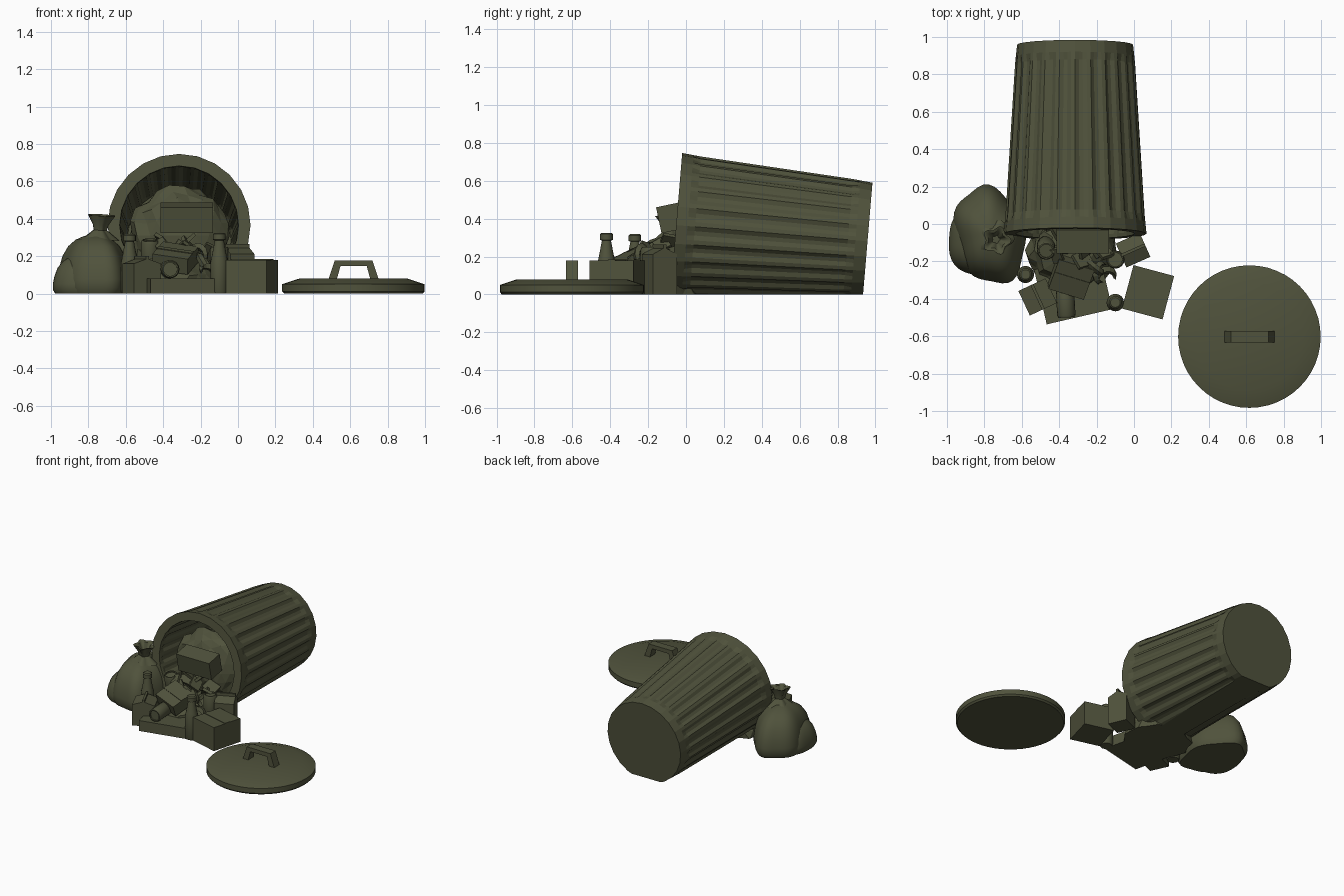
import bpy, bmesh, random
from math import sin, cos, pi, radians
from mathutils import Matrix, Vector, Euler

if "Cube" in bpy.data.objects:
    bpy.data.objects.remove(bpy.data.objects["Cube"])

random.seed(4)
olive = bpy.data.materials.new("olive")
olive.diffuse_color = (0.08, 0.085, 0.045, 1)
olive.use_nodes = True
olive.node_tree.nodes["Principled BSDF"].inputs["Base Color"].default_value = olive.diffuse_color


def finish(name, bm, mat=Matrix(), smooth=None, clip=False):
    bm.transform(mat)
    if clip:  # flatten against the ground
        cut = bmesh.ops.bisect_plane(bm, geom=bm.verts[:] + bm.edges[:] + bm.faces[:],
                                     plane_co=(0, 0, 0), plane_no=(0, 0, -1), clear_outer=True)
        edges = [e for e in cut['geom_cut'] if isinstance(e, bmesh.types.BMEdge)]
        if edges:
            bmesh.ops.contextual_create(bm, geom=edges)
    bmesh.ops.recalc_face_normals(bm, faces=bm.faces)
    me = bpy.data.meshes.new(name)
    bm.to_mesh(me)
    bm.free()
    ob = bpy.data.objects.new(name, me)
    bpy.context.collection.objects.link(ob)
    me.materials.append(olive)
    if smooth:
        bpy.ops.object.select_all(action='DESELECT')
        bpy.context.view_layer.objects.active = ob
        ob.select_set(True)
        bpy.ops.object.shade_smooth_by_angle(angle=radians(smooth))
    return ob


def loft(profile, n, radius=lambda r, i, k: r):
    """Revolve (r, z) points about z; radius() may modulate column i of ring k."""
    bm = bmesh.new()
    rings = []
    for k, (r, z) in enumerate(profile):
        rings.append([bm.verts.new((radius(r, i, k) * cos(2 * pi * i / n),
                                    radius(r, i, k) * sin(2 * pi * i / n), z)) for i in range(n)])
    for a, b in zip(rings, rings[1:]):
        for i in range(n):
            bm.faces.new((a[i], a[(i + 1) % n], b[(i + 1) % n], b[i]))
    bm.faces.new(rings[0])
    bm.faces.new(rings[-1])
    return bm


def place(loc, rot=(0, 0, 0)):
    return Matrix.Translation(loc) @ Euler([radians(a) for a in rot]).to_matrix().to_4x4()


def box(name, size, loc, rot=(0, 0, 0), tape=False):
    bm = bmesh.new()
    bmesh.ops.create_cube(bm, size=1, matrix=Matrix.Diagonal((*size, 1)))
    if tape:  # raised strip across the top
        bmesh.ops.create_cube(bm, size=1, matrix=Matrix.Translation((0, 0, size[2] / 2)) @
                              Matrix.Diagonal((size[0], size[1] * 0.16, 0.008, 1)))
    return finish(name, bm, place(loc, rot))


def prism(name, outline, depth, mat):
    """Extrude an (x, z) outline along y."""
    bm = bmesh.new()
    f = bm.faces.new([bm.verts.new((x, -depth / 2, z)) for x, z in outline])
    ext = bmesh.ops.extrude_face_region(bm, geom=[f])['geom']
    bmesh.ops.translate(bm, vec=(0, depth, 0), verts=[v for v in ext if isinstance(v, bmesh.types.BMVert)])
    return finish(name, bm, mat)


# Tipped can: 24-sided, ribbed inside and out, resting slightly into the ground
can_profile = [(0.308, 0.97), (0.32, 0.94), (0.325, 0.90), (0.369, 0.09), (0.376, 0.04), (0.38, 0),
               (0.317, 0), (0.312, 0.03), (0.308, 0.08), (0.275, 0.94), (0.27, 0.97)]
can_profile = [(0.31, 1.014), (0.317, 0.95), (0.321, 0.91), (0.372, 0.10), (0.376, 0.06), (0.382, 0),
               (0.318, 0), (0.316, 0.02), (0.314, 0.05), (0.28, 0.93), (0.278, 0.97)]
ribs = {2: -0.011, 3: -0.011, 8: 0.012, 9: 0.012}


def can_radius(r, i, k):
    step = 2 * pi / 24
    a = (i / 96 * 2 * pi) % step - step / 2
    return r * cos(step / 2) / cos(a) + (ribs.get(k, 0) if i % 4 in (1, 2) else 0)


axis = Vector((0, 0.9965, -0.084))
up = Vector((0, 0.084, 0.9965))
can_mat = Matrix.Translation((-0.315, -0.052, 0.366)) @ Matrix((Vector((1, 0, 0)), -up, axis)).transposed().to_4x4()
finish("can", loft(can_profile, 96, can_radius), can_mat, clip=True)

# Lid and its handle
finish("lid", loft([(0.37, 0), (0.381, 0.012), (0.381, 0.05), (0.29, 0.08)], 48),
       place((0.617, -0.602, 0)), smooth=30)
prism("lid_handle", [(-0.135, 0.075), (-0.10, 0.178), (0.10, 0.178), (0.135, 0.075), (0.09, 0.075),
                     (0.07, 0.148), (-0.07, 0.148), (-0.09, 0.075)], 0.062, place((0.618, -0.602, 0)))


# Rubbish bags with soft lobes and a ruffled tied neck
def bag(name, loc, sx, sy, h, lobes, turn, neck):
    body = [(0.93, 0), (1.0, 0.1), (1.0, 0.25), (0.95, 0.45), (0.86, 0.65), (0.7, 0.82), (0.5, 0.93), (0.28, 0.99)]
    bm = loft(body + [(0.1, 1.02)], 40, lambda r, i, k: r * (1 + 0.05 * cos(lobes * 2 * pi * i / 40)))
    finish(name, bm, place(loc, (0, 0, turn)) @ Matrix.Diagonal((sx, sy, h, 1)), smooth=50)
    if neck:
        bm = loft([(0.09, -0.02), (0.05, 0.015), (0.033, 0.03), (0.04, 0.06), (0.068, 0.11), (0.05, 0.105), (0.02, 0.04)],
                  30, lambda r, i, k: r * (1 + 0.16 * cos(10 * pi * i / 30)))
        finish(name + "_neck", bm, place((loc[0] + 0.03, loc[1] - 0.02, h), (4, 3, 0)), smooth=50)


bag("large_bag", (-0.77, -0.06, 0), 0.185, 0.265, 0.31, 5, 14, True)
bag("small_bag", (-0.815, -0.1, 0), 0.178, 0.19, 0.21, 4, 40, False)


# Faceted heaps of loose rubbish inside and before the mouth
def heap(name, loc, size):
    bm = bmesh.new()
    bmesh.ops.create_icosphere(bm, subdivisions=3, radius=1)
    for v in bm.verts:
        v.co *= random.uniform(0.88, 1.02)
    finish(name, bm, Matrix.Translation(loc) @ Matrix.Diagonal((*size, 1)), clip=True)


heap("inner_heap", (-0.31, 0.13, 0.31), (0.28, 0.15, 0.275))
heap("floor_heap", (-0.33, -0.14, 0.0), (0.25, 0.23, 0.21))

# Cardboard boxes
box("square_box", (0.225, 0.24, 0.18), (0.075, -0.365, 0.09), (0, 0, -15), True)
box("flat_box", (0.36, 0.30, 0.08), (-0.325, -0.35, 0.04), (0, 0, 13))
box("mouth_box", (0.28, 0.13, 0.14), (-0.275, -0.08, 0.405), (12, 0, 0)).rotation_euler = (0, 0, 0)
box("leaning_box", (0.20, 0.18, 0.09), (-0.335, -0.28, 0.19), (22, 8, -17), True)


# Drink cartons with gabled tops
def carton(name, w, d, h, loc, turn):
    m = place(loc, (0, 0, turn))
    prism(name, [(-w / 2, 0), (w / 2, 0), (w / 2, h * 0.8), (0.008, h * 0.92), (0.008, h),
                 (-0.008, h), (-0.008, h * 0.92), (-w / 2, h * 0.8)], d, m)


carton("right_carton", 0.14, 0.14, 0.265, (-0.005, -0.14, 0), 114)
carton("left_carton", 0.16, 0.145, 0.20, (-0.515, -0.39, 0), 25)

# Bottles
bottle = [(0.042, 0), (0.047, 0.01), (0.047, 0.17), (0.04, 0.2), (0.024, 0.285), (0.034, 0.288), (0.034, 0.318), (0.026, 0.325)]
for name, x, y, s in (("left_bottle", -0.58, -0.27, 0.98), ("right_bottle", -0.1, -0.42, 1)):
    finish(name, loft(bottle, 16), place((x, y, 0)) @ Matrix.Scale(s, 4), smooth=30)

# Tin cans, standing and lying
tin = [(0.043, 0), (0.049, 0.012), (0.049, 0.158), (0.043, 0.17), (0.036, 0.17), (0.036, 0.16)]
for name, loc, rot in (("lying_tin", (-0.37, -0.33, 0.13), (90, 0, 3)),
                       ("heap_tin", (-0.1, -0.19, 0.08), (0, 0, 0)),
                       ("rear_tin", (-0.47, -0.11, 0.12), (12, 0, 0))):
    finish(name, loft(tin, 16), place(loc, rot), smooth=30)

# Curled peel strips
for j in range(3):
    bm = bmesh.new()
    rows = []
    for i in range(9):
        a = i / 8 * pi * 1.2
        w = 0.018 * sin(pi * (i + 0.5) / 9) + 0.004
        rows.append([bm.verts.new((cos(a) * (0.05 + t * w), sin(a) * (0.05 + t * w), h))
                     for t, h in ((-1, 0), (0, 0.02), (1, 0), (0, -0.02))])
    for a, b in zip(rows, rows[1:]):
        for i in range(4):
            bm.faces.new((a[i], a[(i + 1) % 4], b[(i + 1) % 4], b[i]))
    bm.faces.new(rows[0])
    bm.faces.new(rows[-1])
    finish("peel_%d" % j, bm, place((-0.15 - 0.03 * j, -0.29 + 0.03 * j, 0.12 + 0.04 * j), (30 * j + 25, 20, 70 * j)))

# Scraps scattered over the heap in the mouth
for j in range(14):
    box("scrap_%d" % j, (random.uniform(0.06, 0.12), random.uniform(0.05, 0.09), 0.02),
        (-0.31 + random.uniform(-0.15, 0.16), random.uniform(-0.2, 0.0), random.uniform(0.16, 0.28)),
        [random.uniform(-50, 50) for _ in range(3)])
